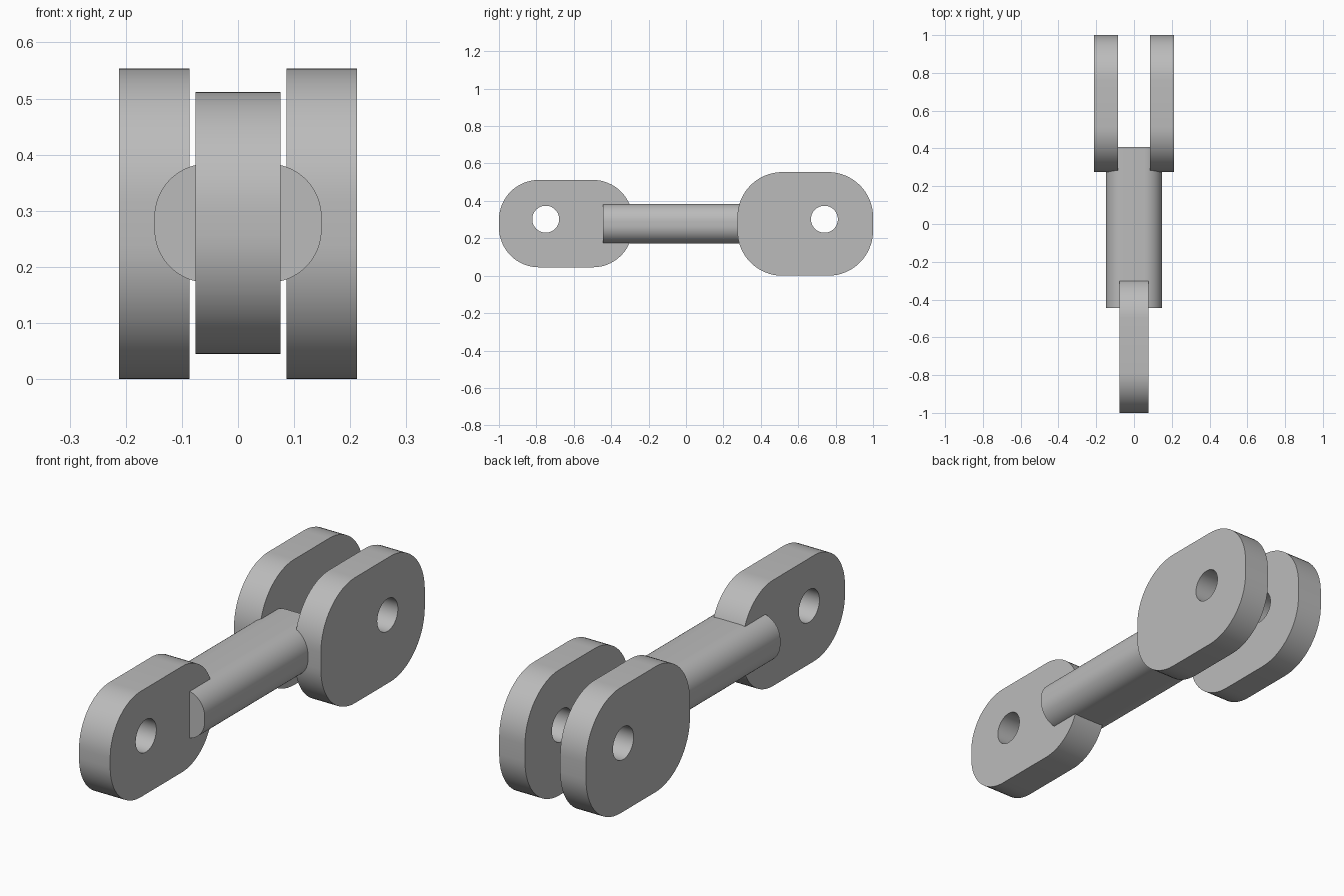
import bpy, bmesh, math
from mathutils import Vector

cube = bpy.data.objects.get("Cube")
if cube:
    bpy.data.objects.remove(cube, do_unlink=True)

grey = bpy.data.materials.new("plain grey")
grey.use_nodes = True
colour = (0.5, 0.5, 0.5, 1)
grey.diffuse_color = colour
grey.node_tree.nodes["Principled BSDF"].inputs["Base Color"].default_value = colour


def arc(u, v, r, start, sweep, steps):
    return [(u + r * math.cos(start + sweep * i / steps),
             v + r * math.sin(start + sweep * i / steps)) for i in range(steps + 1)]


def rounded(u0, u1, v0, v1, r):
    """Outline of a rectangle with round corners."""
    corners = [(u1 - r, v1 - r), (u0 + r, v1 - r), (u0 + r, v0 + r), (u1 - r, v0 + r)]
    q = math.pi / 2
    return [p for i, (u, v) in enumerate(corners) for p in arc(u, v, r, i * q, q, 16)]


def circle(u, v, r):
    return arc(u, v, r, 0, math.tau, 48)[:-1]


def extrude(name, loops, to_3d, start, end):
    """Fill the loops (outline, then holes) and extrude from start to end."""
    bm = bmesh.new()
    edges = []
    for loop in loops:
        verts = [bm.verts.new(to_3d(u, v, start)) for u, v in loop]
        edges += [bm.edges.new((a, b)) for a, b in zip(verts, verts[1:] + verts[:1])]
    bmesh.ops.triangle_fill(bm, edges=edges, use_beauty=True)
    out = bmesh.ops.extrude_face_region(bm, geom=bm.faces[:], use_keep_orig=True)
    moved = [g for g in out["geom"] if isinstance(g, bmesh.types.BMVert)]
    bmesh.ops.translate(bm, verts=moved,
                        vec=Vector(to_3d(0, 0, end)) - Vector(to_3d(0, 0, start)))
    bmesh.ops.recalc_face_normals(bm, faces=bm.faces[:])
    mesh = bpy.data.meshes.new(name)
    bm.to_mesh(mesh)
    bm.free()
    mesh.materials.append(grey)
    obj = bpy.data.objects.new(name, mesh)
    bpy.context.collection.objects.link(obj)
    bpy.ops.object.select_all(action="DESELECT")
    obj.select_set(True)
    bpy.context.view_layer.objects.active = obj
    bpy.ops.object.shade_smooth_by_angle(angle=math.radians(30))


def across(y, z, x):
    return (x, y, z)


def along(x, z, y):
    return (x, y, z)


# Single eye plate at the front
extrude("front_eye_plate",
        [rounded(-1, -0.285, 0.045, 0.512, 0.213), circle(-0.75, 0.302, 0.072)],
        across, -0.076, 0.076)

# Pair of fork plates at the back
for side, x0, x1 in (("left", 0.086, 0.212), ("right", -0.212, -0.086)):
    extrude(side + "_fork_plate",
            [rounded(0.275, 1, 0, 0.554, 0.24), circle(0.74, 0.302, 0.072)],
            across, x0, x1)

# Connecting rod with rounded section
extrude("connecting_rod", [rounded(-0.149, 0.149, 0.172, 0.384, 0.095)],
        along, -0.445, 0.408)
